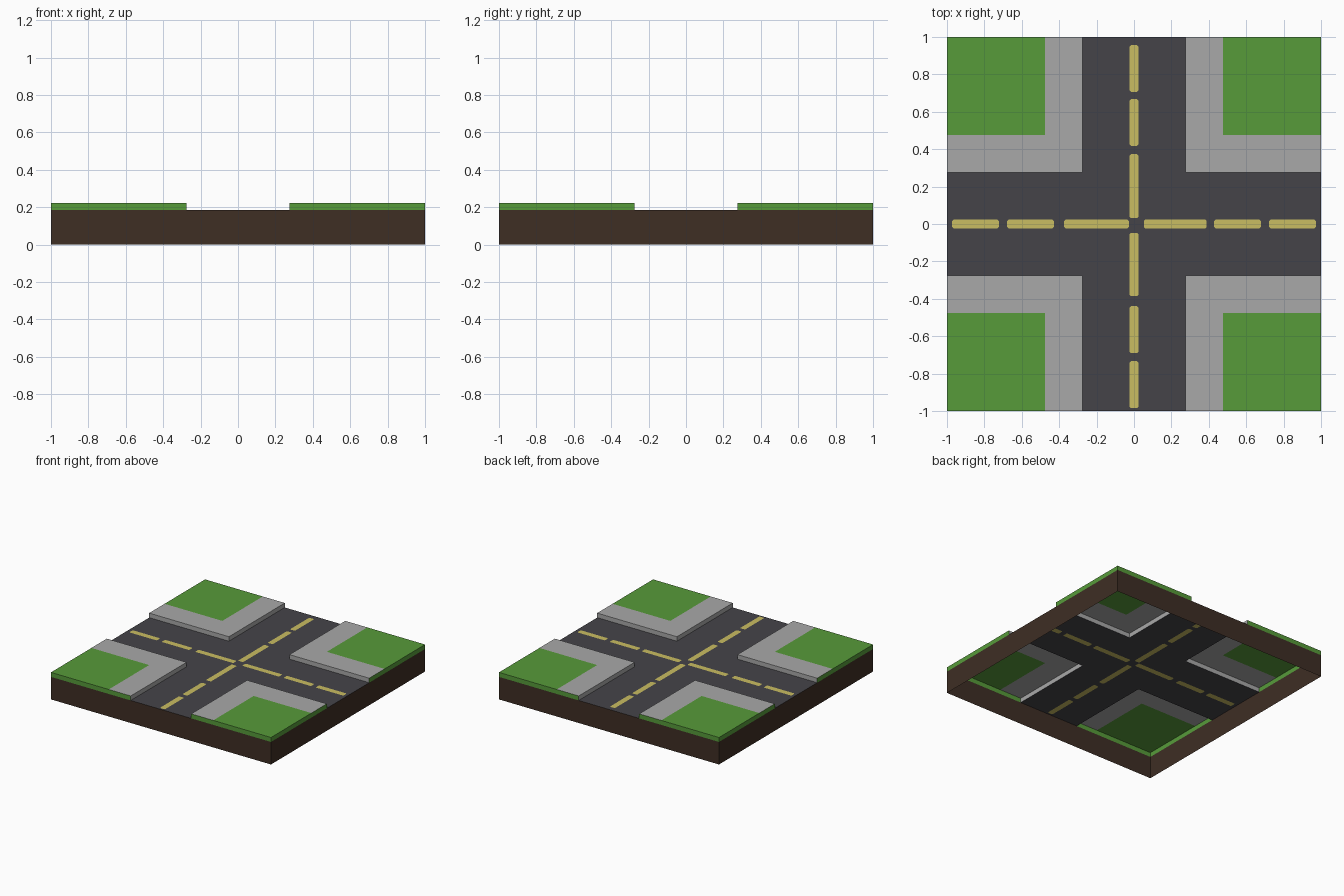
import bpy, bmesh

if "Cube" in bpy.data.objects:
    bpy.data.objects.remove(bpy.data.objects["Cube"])

ROAD_Z, TOP_Z = 0.185, 0.222      # road level, pavement/grass level
KERB, LAWN = 0.275, 0.475         # kerb line, start of grass


def srgb(r, g, b):
    lin = [((c / 255 + 0.055) / 1.055) ** 2.4 for c in (r, g, b)]
    return (*lin, 1.0)


def material(name, rgb):
    m = bpy.data.materials.new(name)
    m.diffuse_color = srgb(*rgb)
    m.use_nodes = True
    m.node_tree.nodes["Principled BSDF"].inputs["Base Color"].default_value = m.diffuse_color
    return m


EARTH = material("brown earth", (62, 46, 36))
ASPHALT = material("dark asphalt", (69, 68, 73))
PAVING = material("grey paving", (169, 169, 169))
GRASS = material("green grass", (87, 155, 58))
PAINT = material("yellow paint", (202, 190, 98))


def add_object(name, bm, mat, mirror=False):
    bmesh.ops.remove_doubles(bm, verts=bm.verts, dist=1e-5)
    me = bpy.data.meshes.new(name)
    bm.to_mesh(me)
    bm.free()
    me.materials.append(mat)
    ob = bpy.data.objects.new(name, me)
    bpy.context.collection.objects.link(ob)
    if mirror:
        mod = ob.modifiers.new("mirror", "MIRROR")
        mod.use_axis = (True, True, False)
    return ob


def polygons(faces):
    bm = bmesh.new()
    for pts in faces:
        bm.faces.new([bm.verts.new(p) for p in pts])
    return bm


def flat(points, z):
    return [(x, y, z) for x, y in points]


# Earth walls: a hollow square skirt, open below
ring = [(-1, -1), (1, -1), (1, 1), (-1, 1)]
walls = []
for i, (p, q) in enumerate(zip(ring, ring[1:] + ring[:1])):
    walls.append([(*p, 0), (*q, 0), (*q, ROAD_Z), (*p, ROAD_Z)])
add_object("earth_walls", polygons(walls), EARTH)

# Lane dashes: thin strips with clipped corners
X_DASHES = [(-.973, -.722), (-.679, -.428), (-.374, -.027),
            (.053, .388), (.428, .679), (.722, .973)]
Y_DASHES = [(-.984, -.733), (-.69, -.439), (-.385, -.048),
            (.032, .374), (.417, .668), (.706, .957)]


def dash(a, b, along_y, w=0.023, c=0.007):
    pts = [(a + c, -w), (b - c, -w), (b, c - w), (b, w - c),
           (b - c, w), (a + c, w), (a, w - c), (a, c - w)]
    return [(-y, x) for x, y in pts] if along_y else pts


dashes = [dash(a, b, False) for a, b in X_DASHES]
dashes += [dash(a, b, True) for a, b in Y_DASHES]
add_object("lane_dashes", polygons([flat(d, ROAD_Z) for d in dashes]), PAINT)

# Road: a flat cross with the dashes cut out of it
k = KERB
cross = [(k, -1), (k, -k), (1, -k), (1, k), (k, k), (k, 1),
         (-k, 1), (-k, k), (-1, k), (-1, -k), (-k, -k), (-k, -1)]
bm = bmesh.new()
for outline in [cross] + dashes:
    vs = [bm.verts.new(p) for p in flat(outline, ROAD_Z)]
    for p, q in zip(vs, vs[1:] + vs[:1]):
        bm.edges.new((p, q))
bmesh.ops.triangle_fill(bm, edges=bm.edges[:], use_beauty=True, normal=(0, 0, 1))
bm.normal_update()
bmesh.ops.reverse_faces(bm, faces=[f for f in bm.faces if f.normal.z < 0])
add_object("road", bm, ASPHALT)

# Pavements: L-shaped top and two kerb faces, mirrored to four corners
g, r, h = LAWN, ROAD_Z, TOP_Z
add_object("pavements", polygons([
    flat([(k, k), (1, k), (1, g), (g, g)], h),
    flat([(k, k), (g, g), (g, 1), (k, 1)], h),
    [(k, k, r), (k, k, h), (k, 1, h), (k, 1, r)],
    [(k, k, r), (1, k, r), (1, k, h), (k, k, h)],
]), PAVING, mirror=True)

# Lawns: square top and the green outer edge running round to the kerb
add_object("lawns", polygons([
    flat([(g, g), (1, g), (1, 1), (g, 1)], h),
    [(1, k, r), (1, 1, r), (1, 1, h), (1, k, h)],
    [(k, 1, r), (k, 1, h), (1, 1, h), (1, 1, r)],
]), GRASS, mirror=True)
